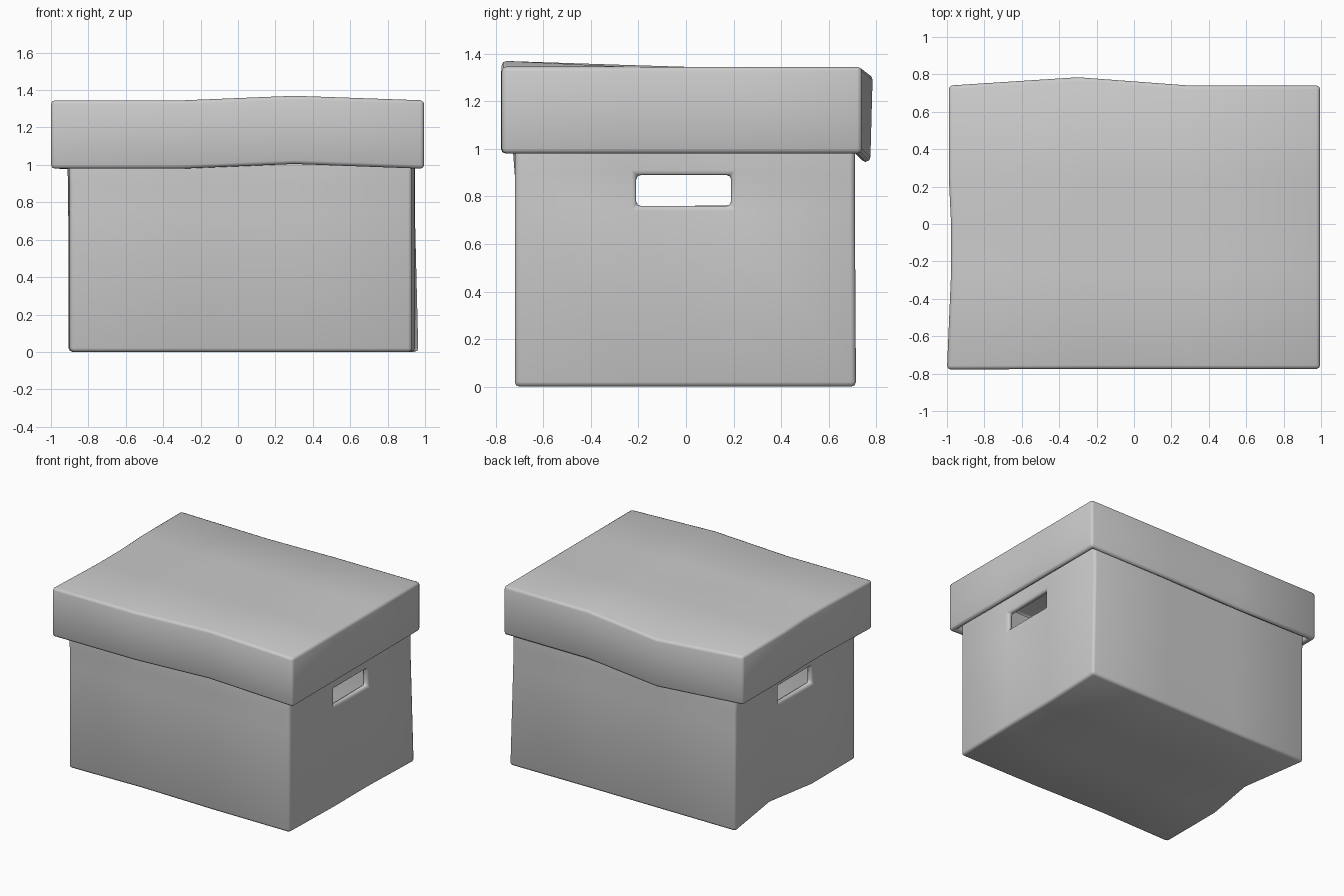
import bpy, bmesh
from mathutils import Vector

if "Cube" in bpy.data.objects:
    bpy.data.objects.remove(bpy.data.objects["Cube"])


def warped_tray(name, xs, ys, zs, open_z, thickness, bevel, warps, holes=None):
    """Gridded box, open on one side, with nudged vertices and thick soft walls."""
    bm = bmesh.new()
    bmesh.ops.create_cube(bm, size=1)
    lo = Vector((xs[0], ys[0], zs[0]))
    hi = Vector((xs[-1], ys[-1], zs[-1]))
    for v in bm.verts:
        v.co = Vector([hi[i] if v.co[i] > 0 else lo[i] for i in range(3)])
    for axis, levels in enumerate((xs, ys, zs)):
        for level in levels[1:-1]:
            p, n = Vector(), Vector()
            p[axis], n[axis] = level, 1
            bmesh.ops.bisect_plane(bm, geom=bm.verts[:] + bm.edges[:] + bm.faces[:],
                                   plane_co=p, plane_no=n)
    # open side and hand holes
    gone = []
    for f in bm.faces:
        c = f.calc_center_median()
        if abs(c.z - open_z) < 1e-4 or (holes and holes(c)):
            gone.append(f)
    bmesh.ops.delete(bm, geom=gone, context='FACES')
    bmesh.ops.recalc_face_normals(bm, faces=bm.faces[:])
    # make sure the floor / top panel points outwards
    flat = [f for f in bm.faces if abs(f.normal.z) > 0.9]
    outward = -1 if open_z == zs[-1] else 1
    if flat[0].normal.z * outward < 0:
        bmesh.ops.reverse_faces(bm, faces=bm.faces[:])
    # nudge grid points: None means any coordinate
    for v in bm.verts:
        base = v.co.copy()
        for where, delta in warps:
            if all(w is None or abs(w - base[i]) < 1e-3 for i, w in enumerate(where)):
                v.co += Vector(delta)
    me = bpy.data.meshes.new(name)
    bm.to_mesh(me)
    bm.free()
    ob = bpy.data.objects.new(name, me)
    bpy.context.collection.objects.link(ob)
    for p in me.polygons:
        p.use_smooth = True
    s = ob.modifiers.new("walls", 'SOLIDIFY')
    s.thickness, s.offset, s.use_even_offset = thickness, -1, True
    b = ob.modifiers.new("soft_edges", 'BEVEL')
    b.width, b.segments, b.limit_method, b.angle_limit = bevel, 2, 'ANGLE', 0.7
    return ob


# Box body with a hand hole in each end
L, R, F, B, TOP = -0.9, 0.945, -0.72, 0.71, 1.28
warped_tray(
    "box_body", (L, -0.3, 0.3, R), (F, -0.21, 0.19, B), (0, 0.76, 0.89, TOP), TOP, 0.05, 0.02,
    [((R, B, 0), (0.02, 0.005, 0)),
     ((R, F, None), (-0.015, 0, 0)),
     ((L, None, TOP), (-0.02, 0, 0)),
     ((L, B, None), (-0.008, 0, 0)),
     ((L, 0.19, 0), (0.07, 0, 0)),
     ((-0.3, F, TOP), (0, -0.03, 0)),
     ((-0.3, F, 0), (0, 0.012, 0))],
    holes=lambda c: (c.x < L + 1e-3 or c.x > R - 1e-3) and abs(c.y) < 0.1 and 0.76 < c.z < 0.89)

# Overhanging lid, bent up at the front and out at the back
L, R, F, B, LOW, TOP = -0.99, 0.995, -0.775, 0.74, 0.98, 1.345
warped_tray(
    "lid", (L, -0.3, 0.3, R), (F, -0.26, 0.0, 0.25, B), (LOW, TOP), LOW, 0.04, 0.02,
    [((0.3, F, None), (0, 0, 0.025)),
     ((0.3, -0.26, TOP), (0, 0, 0.008)),
     ((-0.3, B, TOP), (0, 0.045, -0.035)),
     ((-0.3, B, LOW), (0, 0.035, -0.035)),
     ((L, F, None), (-0.01, -0.003, 0)),
     ((L, -0.26, None), (0.012, 0, 0)),
     ((L, 0.0, None), (0.012, 0, 0))])
